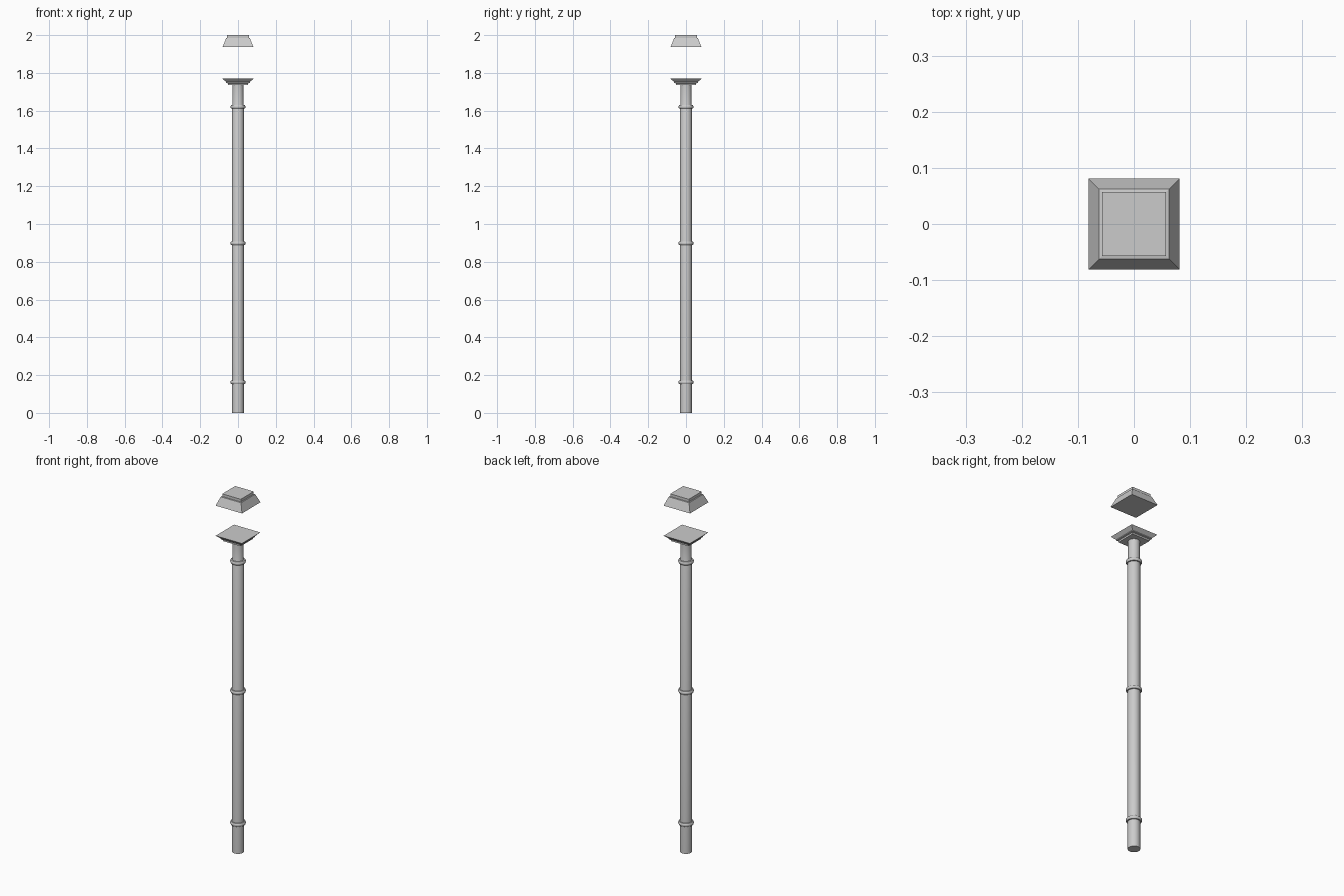
import bpy, math

if "Cube" in bpy.data.objects:
    bpy.data.objects.remove(bpy.data.objects["Cube"])


def loft(name, profile, sides, smooth=False):
    """Closed solid of stacked regular sections; profile = (radius, z) from bottom up."""
    verts, faces = [], []
    square = sides == 4
    k = math.sqrt(2) if square else 1  # squares are given by half width
    turn = math.pi / 4 if square else 0
    for r, z in profile:
        for i in range(sides):
            a = turn + 2 * math.pi * i / sides
            verts.append((r * k * math.cos(a), r * k * math.sin(a), z))
    for j in range(len(profile) - 1):
        for i in range(sides):
            n = (i + 1) % sides
            faces.append((j * sides + i, j * sides + n,
                          (j + 1) * sides + n, (j + 1) * sides + i))
    faces.append(tuple(reversed(range(sides))))
    last = (len(profile) - 1) * sides
    faces.append(tuple(range(last, last + sides)))
    mesh = bpy.data.meshes.new(name)
    mesh.from_pydata(verts, [], faces)
    mesh.update()
    obj = bpy.data.objects.new(name, mesh)
    bpy.context.collection.objects.link(obj)
    if smooth:
        bpy.ops.object.select_all(action='DESELECT')
        obj.select_set(True)
        bpy.context.view_layer.objects.active = obj
        bpy.ops.object.shade_smooth_by_angle(angle=math.radians(40))
    return obj


# Round post, slightly slimmer above the upper ring
loft("post", [(0.031, 0), (0.031, 1.62), (0.029, 1.625), (0.029, 1.737)], 24, True)

# Three rounded collar rings
for label, z in (("lower", 0.162), ("middle", 0.898), ("upper", 1.62)):
    loft(label + "_ring", [(0.030, z - 0.010), (0.036, z - 0.009), (0.039, z - 0.005),
                           (0.040, z), (0.039, z + 0.005), (0.036, z + 0.009),
                           (0.030, z + 0.010)], 24, True)

# Stepped square tray on top of the post
loft("lamp_tray", [(0.054, 1.736), (0.054, 1.745), (0.0625, 1.747),
                   (0.0625, 1.751), (0.081, 1.769)], 4)

# Floating roof: sloped sides, narrow ledge and raised top panel
loft("lamp_roof", [(0.0815, 1.937), (0.0625, 1.984), (0.057, 1.985), (0.057, 2.0)], 4)
